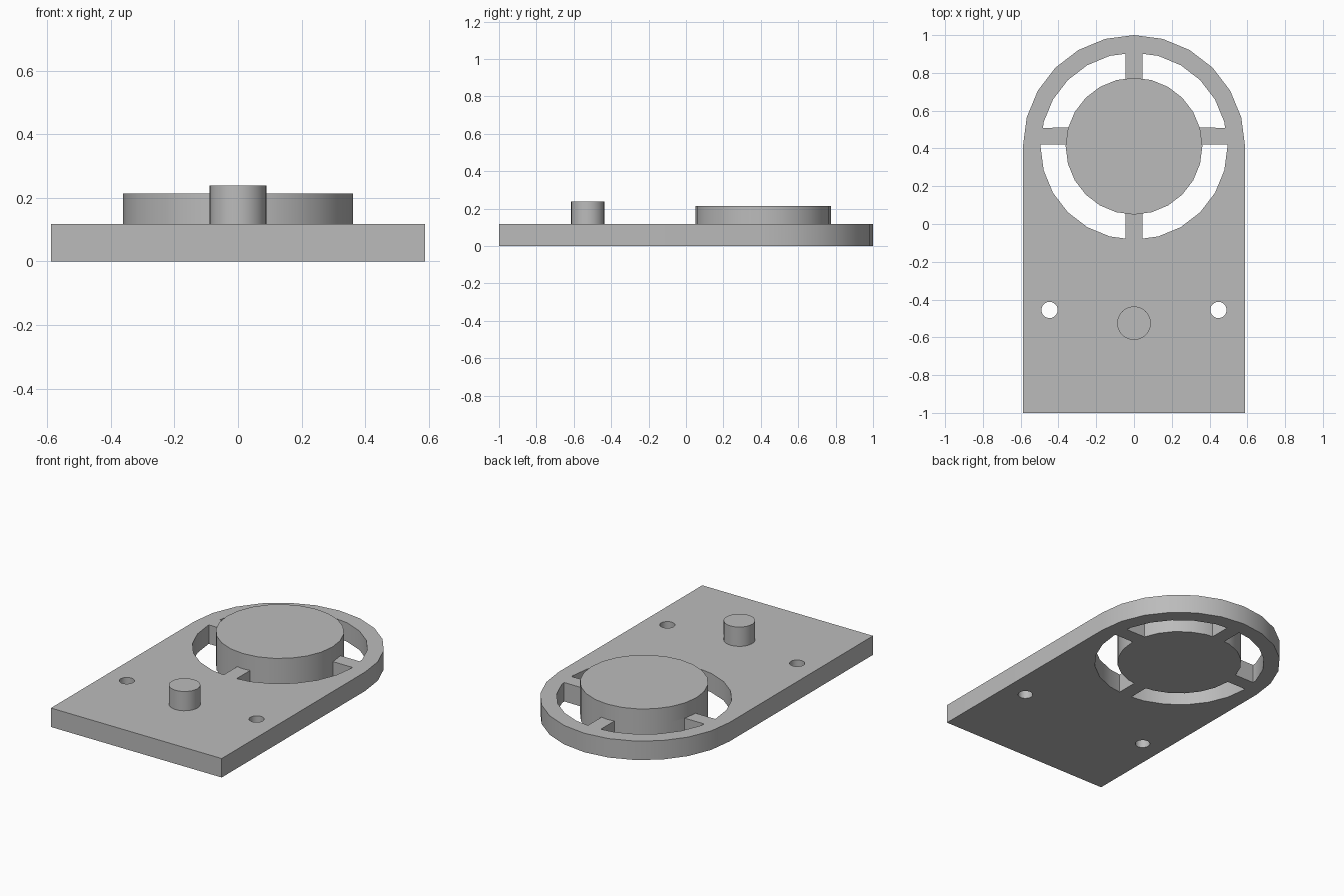
import bpy, bmesh
from math import sin, cos, asin, acos, pi, radians

cube = bpy.data.objects.get("Cube")
if cube:
    bpy.data.objects.remove(cube)

HALF_W, THICK = 0.588, 0.118
CY = 1 - HALF_W                  # centre of the rounded end
R_SLOT, R_DISC = 0.495, 0.362
STEP = radians(15)

grey = bpy.data.materials.new("plain grey")
grey.use_nodes = True
grey.diffuse_color = (0.5, 0.5, 0.5, 1)
grey.node_tree.nodes["Principled BSDF"].inputs["Base Color"].default_value = (0.5, 0.5, 0.5, 1)


def finish(name, bm):
    bmesh.ops.remove_doubles(bm, verts=bm.verts, dist=0.0002)
    bmesh.ops.recalc_face_normals(bm, faces=bm.faces)
    mesh = bpy.data.meshes.new(name)
    bm.to_mesh(mesh)
    bm.free()
    mesh.materials.append(grey)
    obj = bpy.data.objects.new(name, mesh)
    bpy.context.collection.objects.link(obj)
    bpy.ops.object.select_all(action="DESELECT")
    obj.select_set(True)
    bpy.context.view_layer.objects.active = obj
    bpy.ops.object.shade_smooth_by_angle(angle=radians(30))
    return obj


def arc(r, a, b, cx=0, cy=CY):
    """Points on a 24-sided circle between two angles, ends included."""
    angles = [a] + [i * STEP for i in range(-24, 25) if a + 0.01 < i * STEP < b - 0.01] + [b]
    pts = []
    for t in angles:
        rad = r * cos(STEP / 2) / cos(t % STEP - STEP / 2)
        pts.append((cx + rad * cos(t), cy + rad * sin(t)))
    return pts


def circle(r, cx, cy):
    return arc(r, 0, 2 * pi, cx, cy)[:-1]


def slot(side, up):
    """Opening between two spokes, the spokes being flat bars."""
    edge_y = (0.51 if up else 0.42) - CY
    loops = []
    for r in (R_SLOT, R_DISC):
        a, b = asin(edge_y / r), acos(0.045 / r)
        loops.append(arc(r, a, b) if up else arc(r, -b, a))
    return [(side * x, y) for x, y in loops[0] + loops[1][::-1]]


# Base plate: rounded outline with slots and screw holes, extruded
loops = [[(-HALF_W, -1), (HALF_W, -1)] + arc(HALF_W, 0, pi)]
for side in (-1, 1):
    loops += [slot(side, True), slot(side, False), circle(0.043, side * 0.447, -0.455)]

curve = bpy.data.curves.new("plate_outline", "CURVE")
curve.dimensions = "2D"
curve.fill_mode = "BOTH"
curve.extrude = THICK / 2
for pts in loops:
    spline = curve.splines.new("POLY")
    spline.points.add(len(pts) - 1)
    for p, (x, y) in zip(spline.points, pts):
        p.co = (x, y, 0, 1)
    spline.use_cyclic_u = True
outline = bpy.data.objects.new("plate_outline", curve)
bpy.context.collection.objects.link(outline)
bpy.context.view_layer.update()
flat = bpy.data.meshes.new_from_object(outline.evaluated_get(bpy.context.evaluated_depsgraph_get()))
bm = bmesh.new()
bm.from_mesh(flat)
bmesh.ops.translate(bm, verts=bm.verts, vec=(0, 0, THICK / 2))
finish("base_plate", bm)
bpy.data.objects.remove(outline)
bpy.data.meshes.remove(flat)


# Raised disc and locating post stand on the plate
def drum(name, r, cy, top):
    bm = bmesh.new()
    base = bm.faces.new([bm.verts.new((x, y, THICK)) for x, y in circle(r, 0, cy)])
    new = bmesh.ops.extrude_face_region(bm, geom=[base], use_keep_orig=True)["geom"]
    verts = [g for g in new if isinstance(g, bmesh.types.BMVert)]
    bmesh.ops.translate(bm, verts=verts, vec=(0, 0, top - THICK))
    finish(name, bm)


drum("raised_disc", R_DISC, CY, 0.213)
drum("locating_post", 0.089, -0.525, 0.238)
